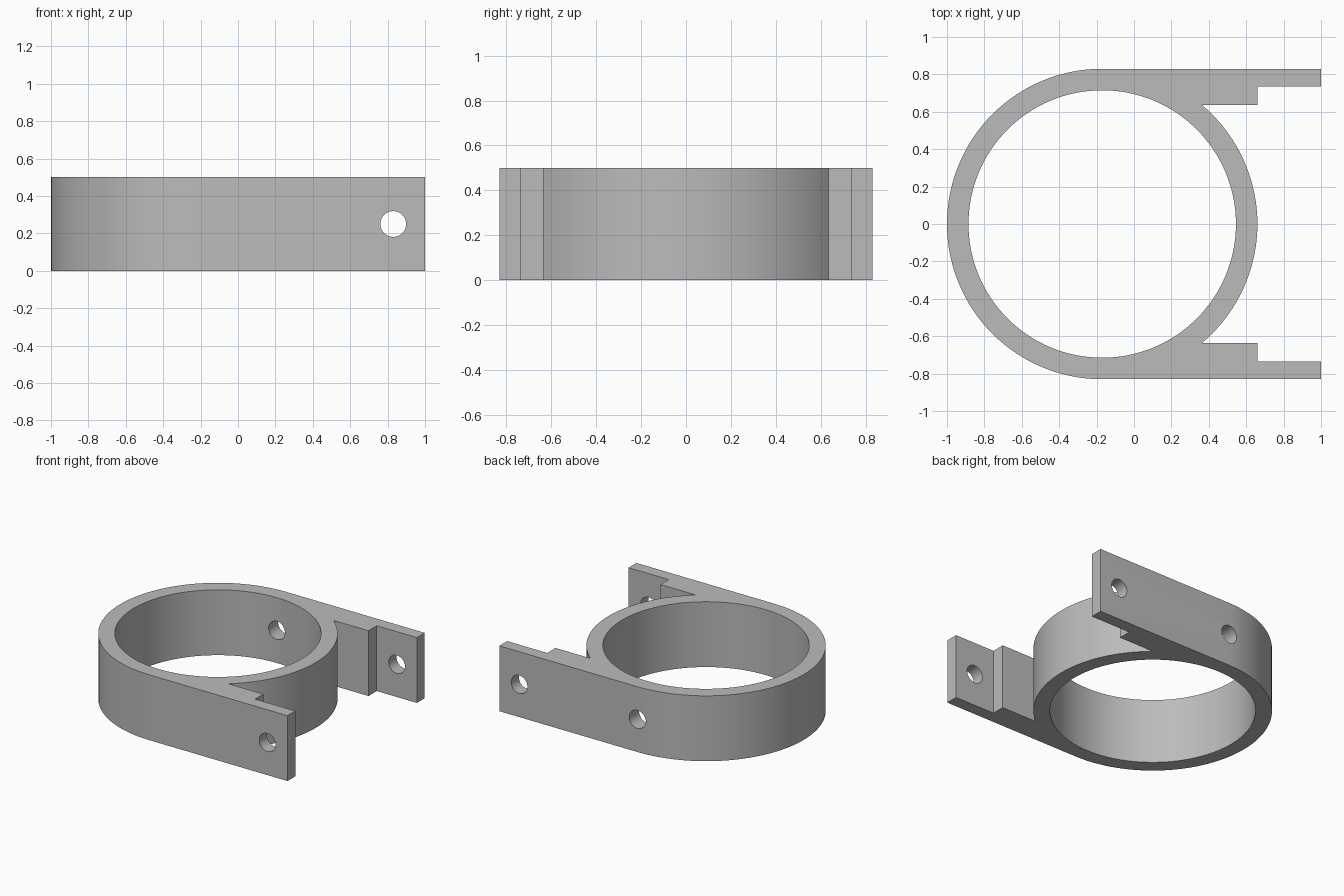
import bpy, bmesh
from math import pi, sin, cos, asin, radians
from mathutils import Matrix

cube = bpy.data.objects.get("Cube")
if cube:
    bpy.data.objects.remove(cube)

# Main dimensions
CX, R_OUT, R_IN, HEIGHT = -0.17, 0.83, 0.715, 0.5
ARM_IN, BLOCK_IN, BLOCK_END = 0.735, 0.635, 0.66
HOLE_X, HOLE_R = 0.83, 0.069

grey = bpy.data.materials.new("grey")
grey.use_nodes = True
grey.diffuse_color = (0.5, 0.5, 0.5, 1)
grey.node_tree.nodes["Principled BSDF"].inputs["Base Color"].default_value = (0.5, 0.5, 0.5, 1)


def add_object(name, bm):
    mesh = bpy.data.meshes.new(name)
    bmesh.ops.recalc_face_normals(bm, faces=bm.faces)
    bm.to_mesh(mesh)
    bm.free()
    mesh.materials.append(grey)
    obj = bpy.data.objects.new(name, mesh)
    bpy.context.collection.objects.link(obj)
    return obj


def arc(start, end, steps):
    angles = [start + (end - start) * i / steps for i in range(steps + 1)]
    return [(CX + R_OUT * cos(a), R_OUT * sin(a)) for a in angles]


def cylinder(name, radius, depth, matrix, segments):
    bm = bmesh.new()
    bmesh.ops.create_cone(bm, cap_ends=True, segments=segments, radius1=radius,
                          radius2=radius, depth=depth, matrix=matrix)
    obj = add_object(name, bm)
    obj.hide_render = True
    return obj


# Clamp outline: round back, two stepped arms, round wall between them
corner = asin(BLOCK_IN / R_OUT)
step = [(1, R_OUT), (1, ARM_IN), (BLOCK_END, ARM_IN), (BLOCK_END, BLOCK_IN)]
outline = arc(pi / 2, 3 * pi / 2, 64)
outline += [(x, -y) for x, y in step]
outline += arc(-corner, corner, 36)
outline += step[::-1]

bm = bmesh.new()
face = bm.faces.new([bm.verts.new((x, y, 0)) for x, y in outline])
extruded = bmesh.ops.extrude_face_region(bm, geom=[face])["geom"]
bmesh.ops.translate(bm, vec=(0, 0, HEIGHT),
                    verts=[v for v in extruded if isinstance(v, bmesh.types.BMVert)])
clamp = add_object("ring_clamp", bm)

# Bore, bolt holes through both arms, and one hole in the back wall
sideways = Matrix.Rotation(radians(90), 4, "X")
middle = HEIGHT / 2
cutters = [
    cylinder("bore_cutter", R_IN, 2, Matrix.Translation((CX, 0, middle)), 128),
    cylinder("arm_hole_cutter", HOLE_R, 2,
             Matrix.Translation((HOLE_X, 0, middle)) @ sideways, 40),
    cylinder("wall_hole_cutter", HOLE_R, 0.6,
             Matrix.Translation((CX, R_OUT, middle)) @ sideways, 40),
]

bpy.ops.object.select_all(action="DESELECT")
clamp.select_set(True)
bpy.context.view_layer.objects.active = clamp
for cutter in cutters:
    cut = clamp.modifiers.new(cutter.name, "BOOLEAN")
    cut.operation = "DIFFERENCE"
    cut.solver = "EXACT"
    cut.object = cutter
    bpy.ops.object.modifier_apply(modifier=cut.name)
    bpy.data.objects.remove(cutter)

bpy.ops.object.shade_smooth_by_angle(angle=radians(30))
